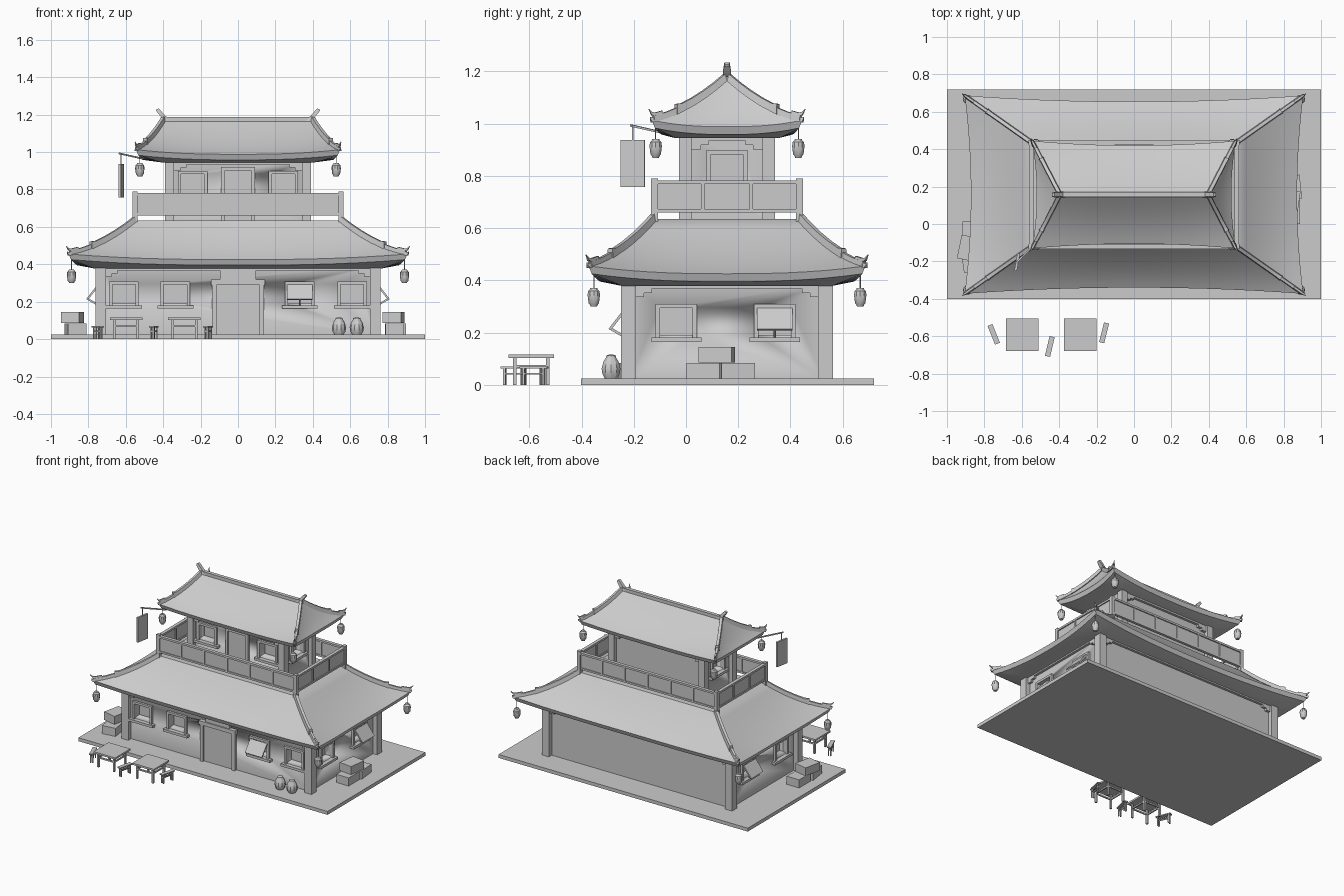
import bpy, bmesh, math
from mathutils import Matrix, Vector

if "Cube" in bpy.data.objects:
    bpy.data.objects.remove(bpy.data.objects["Cube"])

CY = 0.157  # depth centre of the building
T, R = Matrix.Translation, Matrix.Rotation


def make(name, bm, angle=30):
    bmesh.ops.recalc_face_normals(bm, faces=bm.faces)
    me = bpy.data.meshes.new(name)
    bm.to_mesh(me)
    bm.free()
    me.polygons.foreach_set("use_smooth", [True] * len(me.polygons))
    me.set_sharp_from_angle(angle=math.radians(angle))
    ob = bpy.data.objects.new(name, me)
    bpy.context.collection.objects.link(ob)
    return ob


def box(bm, x0, x1, y0, y1, z0, z1, m=Matrix()):
    c = T(((x0 + x1) / 2, (y0 + y1) / 2, (z0 + z1) / 2))
    s = Matrix.Diagonal((abs(x1 - x0), abs(y1 - y0), abs(z1 - z0), 1))
    bmesh.ops.create_cube(bm, size=1, matrix=m @ c @ s)


def loft(bm, rings):
    vs = [[bm.verts.new(p) for p in r] for r in rings]
    n = len(vs[0])
    for a, b in zip(vs, vs[1:]):
        for i in range(n):
            bm.faces.new((a[i], a[(i + 1) % n], b[(i + 1) % n], b[i]))
    bm.faces.new(vs[0][::-1])
    bm.faces.new(vs[-1])


def lathe(bm, profile, x, y, segs=12):
    loft(bm, [[(x + r * math.cos(2 * math.pi * i / segs), y + r * math.sin(2 * math.pi * i / segs), z)
               for i in range(segs)] for r, z in profile])


def sweep(bm, pts, sizes):
    # rectangular bar along a path, sitting on the path points
    d = Vector(pts[-1]) - Vector(pts[0])
    side = d.cross(Vector((0, 0, 1))).normalized()
    rings = []
    for p, (w, h) in zip(pts, sizes):
        p = Vector(p)
        rings.append([p - side * w / 2, p + side * w / 2,
                      p + side * w * 0.35 + Vector((0, 0, h)), p - side * w * 0.35 + Vector((0, 0, h))])
    loft(bm, rings)


def strut(bm, a, b, w):
    a, b = Vector(a), Vector(b)
    m = T(a) @ (b - a).to_track_quat('Z', 'Y').to_matrix().to_4x4()
    box(bm, -w / 2, w / 2, -w / 2, w / 2, 0, (b - a).length, m)


# Curved hip roof with hip ridges
def eave_ring(hx, hy, bow, z, lift, n=14):
    out = []
    for s in range(4):
        for i in range(n):
            u = -1 + 2 * i / n
            b, zz = bow * (1 - u * u), z + lift * abs(u) ** 2.5
            x, y = [(u * hx, b - hy), (hx - b, u * hy), (-u * hx, hy - b), (b - hx, -u * hy)][s]
            out.append((x, CY + y, zz))
    return out


def roof(name, ex, ey, tx, ty, z0, z1, lift, bow, wx, wy, zw):
    bm = bmesh.new()
    rings = [eave_ring(wx, wy, 0, zw, 0), eave_ring(ex - .012, ey - .012, bow, z0 - .03, lift)]

    def height(t):
        return z0 + (z1 - z0) * (.62 * t + .38 * t * t)
    for k in range(9):
        t = k / 8
        rings.append(eave_ring(ex + (tx - ex) * t, ey + (ty - ey) * t, bow * (1 - t) ** 1.3,
                               height(t), lift * (1 - t) ** 2))
    loft(bm, rings)
    make(name, bm, 40)

    bm = bmesh.new()
    for sx in (-1, 1):
        for sy in (-1, 1):
            def hip(t, up=0.0):
                return (sx * (ex + (tx - ex) * t), CY + sy * (ey + (ty - ey) * t),
                        height(t) + lift * max(0, 1 - t) ** 2 - .008 + up)
            ts = [1, .85, .7, .55, .4, .33]
            sweep(bm, [hip(t) for t in ts], [(.026, .032)] * 5 + [(.03, .04)])
            sweep(bm, [hip(.36), hip(.2), hip(.08), hip(.02)], [(.022, .024)] * 4)
            # upturned tips
            sweep(bm, [hip(.14, .018), hip(.05, .02), hip(0, .027), hip(-.04, .05)],
                  [(.016, .016), (.016, .014), (.012, .012), (.003, .004)])
            sweep(bm, [hip(.05, .0), hip(.0, .0), hip(-.02, .012)], [(.02, .02), (.018, .018), (.008, .01)])
    make(name + "_hip_ridges", bm)


roof("lower_roof", .905, .53, .55, .28, .425, .635, .03, .033, .77, .4, .378)
roof("upper_roof", .545, .288, .4, .008, .988, 1.168, .025, .025, .41, .2, .945)

# Top ridge with horn ornaments
bm = bmesh.new()
box(bm, -.4, .4, CY - .013, CY + .013, 1.15, 1.187)
for s in (-1, 1):
    sweep(bm, [(s * x, CY, z) for x, z in [(.365, 1.165), (.39, 1.17), (.41, 1.185), (.425, 1.205), (.438, 1.22)]],
          [(.03, .01), (.032, .025), (.032, .033), (.03, .028), (.02, .006)])
make("top_ridge", bm)

# Base slab
bm = bmesh.new()
box(bm, -1, 1, -.402, .72, 0, .025)
make("base_slab", bm)


# Storeys: walls, posts, beams and brackets
def storey(name, hx, hy, z0, z1, p):
    bm = bmesh.new()
    box(bm, -hx, hx, CY - hy, CY + hy, z0, z1)
    wall = make(name + "_wall", bm)
    bm = bmesh.new()
    for sx in (-1, 1):
        for sy in (-1, 1):
            x, y = sx * (hx + .005), CY + sy * (hy + .005)
            box(bm, x - p, x + p, y - p, y + p, z0, z1)
    make(name + "_posts", bm)
    bm = bmesh.new()
    zb = z1 - .022
    for s in (-1, 1):
        box(bm, -hx, hx, CY + s * (hy - .01), CY + s * (hy + .018), zb, z1 + .005)
        box(bm, s * (hx - .01), s * (hx + .018), CY - hy, CY + hy, zb, z1 + .005)
        for q in (-1, 1):
            for ln, dz in ((.085, .016), (.055, .032)):
                box(bm, q * hx, q * (hx - ln), CY + s * hy, CY + s * (hy + .018), zb - dz, zb - dz + .016)
                box(bm, s * hx, s * (hx + .018), CY + q * hy, CY + q * (hy - ln), zb - dz, zb - dz + .016)
    make(name + "_beams", bm)
    return wall


lower = storey("lower", .73, .372, .02, .39, .028)
upper = storey("upper", .36, .155, .62, .955, .024)

# Windows: (matrix on wall, has open shutter)
wins = {"lower": [], "upper": []}
for x, o in ((-.61, 0), (-.335, 0), (.33, 1), (.61, 0)):
    wins["lower"].append((T((x, CY - .372, .243)), o))
for x in (-.243, .243):
    wins["upper"].append((T((x, CY - .155, .832)), 0))
for s in (-1, 1):
    rot = R(s * math.pi / 2, 4, 'Z')
    for y, o in ((-.037, 0), (.34, 1)):
        wins["lower"].append((T((s * .73, y, .243)) @ rot, o))
    wins["upper"].append((T((s * .36, CY, .832)) @ rot, 0))

for key, wall in (("lower", lower), ("upper", upper)):
    cut, fr, sh = bmesh.new(), bmesh.new(), bmesh.new()
    for m, is_open in wins[key]:
        box(cut, -.064, .064, -.05, .05, -.053, .053, m)
        for s in (-1, 1):
            box(fr, s * .062, s * .079, -.016, .02, -.066, .066, m)
        box(fr, -.079, .079, -.016, .02, .05, .066, m)
        box(fr, -.096, .096, -.03, .02, -.08, -.062, m)
        if is_open:
            box(sh, -.068, .068, -.005, .005, -.1, 0, m @ T((0, -.016, .047)) @ R(math.radians(-38), 4, 'X'))
            strut(sh, m @ Vector((0, -.07, -.03)), m @ Vector((0, -.012, -.064)), .01)
    cutter = make(key + "_window_cutter", cut)
    cutter.hide_render = True
    cutter.hide_viewport = True
    mod = wall.modifiers.new("window_holes", 'BOOLEAN')
    mod.object, mod.operation, mod.solver = cutter, 'DIFFERENCE', 'EXACT'
    make(key + "_window_frames", fr)
    if key == "lower":
        make("open_shutters", sh)
    else:
        sh.free()

# Doors
bm = bmesh.new()
y = CY - .372
box(bm, -.118, .118, y - .008, y + .01, .02, .29)
for s in (-1, 1):
    box(bm, s * .115, s * .14, y - .022, y + .01, .02, .295)
box(bm, -.145, .145, y - .028, y + .01, .29, .318)
box(bm, -.095, .095, y - .02, y + .01, .318, .385)
y = CY - .155
box(bm, -.075, .075, y - .008, y + .01, .63, .905)
for s in (-1, 1):
    box(bm, s * .073, s * .09, y - .018, y + .01, .63, .92)
box(bm, -.09, .09, y - .018, y + .01, .9, .92)
make("doors", bm)

# Balcony railing
bm = bmesh.new()
for k in range(4):
    long, off, n = ((.55, .278, 6), (.278, .55, 3))[k % 2]
    m = T((0, CY, 0)) @ R(k * math.pi / 2, 4, 'Z')
    box(bm, -long, long, -off - .004, -off + .004, .67, .775, m)
    box(bm, -long, long, -off - .012, -off + .012, .768, .782, m)
    box(bm, -long, long, -off - .01, -off + .01, .66, .673, m)
    for i in range(1, n):
        x = -long + 2 * long * i / n
        box(bm, x - .006, x + .006, -off - .01, -off + .01, .665, .775, m)
    box(bm, long - .013, long + .013, -off - .013, -off + .013, .625, .79, m)
make("balcony_railing", bm)

# Lanterns
bm = bmesh.new()
for ex, ey, z in ((.89, .51, .335), (.525, .273, .905)):
    for sx in (-1, 1):
        for sy in (-1, 1):
            lathe(bm, [(.013, z - .036), (.015, z - .03), (.021, z - .022), (.025, z + .008), (.023, z + .024),
                       (.016, z + .03), (.014, z + .036)], sx * ex, CY + sy * ey, 10)
            lathe(bm, [(.002, z + .03), (.002, z + .095)], sx * ex, CY + sy * ey, 4)
make("lanterns", bm)

# Hanging banner
bm = bmesh.new()
box(bm, -.007, .007, -.047, .047, .757, .937, T((-.625, -.204, 0)) @ R(math.radians(-10), 4, 'Z'))
strut(bm, (-.51, -.09, .965), (-.635, -.212, .993), .008)
strut(bm, (-.625, -.204, .93), (-.625, -.204, .992), .005)
make("banner", bm)

# Jars
bm = bmesh.new()
for x in (.54, .635):
    lathe(bm, [(.024, .022), (.035, .042), (.038, .062), (.03, .09), (.02, .105), (.019, .112), (.008, .116)],
          x, -.287, 10)
make("jars", bm)

# Crates
bm = bmesh.new()
for x, y, z, a in ((.838, .065, .025, 0), (.842, .195, .025, 6), (.832, .118, .085, -8),
                   (-.868, -.19, .025, 8), (-.868, -.05, .025, 0), (-.885, -.13, .085, -12)):
    box(bm, -.05, .05, -.064, .064, z, z + .059, T((x, y, 0)) @ R(math.radians(a), 4, 'Z'))
make("crates", bm)


# Tables and benches
def furniture(name, hx, hy, h, top, leg, places):
    bm = bmesh.new()
    for x, y, a in places:
        m = T((x, y, 0)) @ R(math.radians(a), 4, 'Z')
        box(bm, -hx, hx, -hy, hy, h - top, h, m)
        lx, ly = hx * .8 - leg / 2, hy * .8 - leg / 2
        for sx in (-1, 1):
            for sy in (-1, 1):
                box(bm, sx * lx - leg / 2, sx * lx + leg / 2, sy * ly - leg / 2, sy * ly + leg / 2, 0, h - top, m)
            box(bm, sx * lx - leg / 3, sx * lx + leg / 3, -ly, ly, h * .56, h * .56 + leg * .8, m)
            box(bm, -lx, lx, sx * ly - leg / 3, sx * ly + leg / 3, h * .56, h * .56 + leg * .8, m)
    make(name, bm)


furniture("tables", .087, .087, .115, .013, .013, [(-.598, -.592, 0), (-.287, -.592, 0)])
furniture("benches", .014, .054, .07, .008, .008, [(-.75, -.59, 22), (-.45, -.655, -13), (-.16, -.582, -14)])
